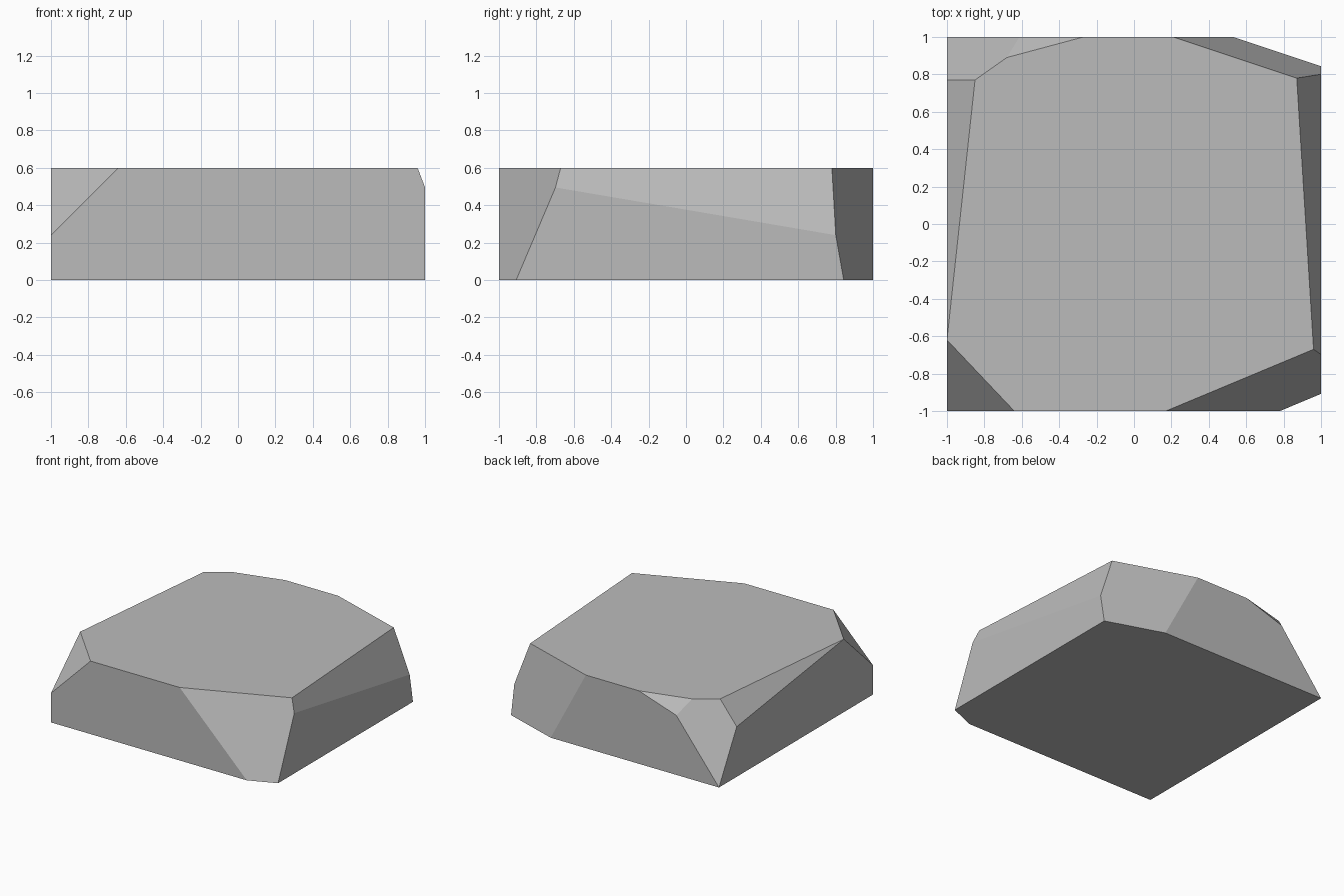
import bpy
import bmesh
from mathutils import Vector

cube = bpy.data.objects.get("Cube")
if cube:
    bpy.data.objects.remove(cube, do_unlink=True)

HEIGHT = 0.6
CENTRE = Vector((0, 0, HEIGHT / 2))


def flat_material(name, rgb):
    mat = bpy.data.materials.new(name)
    mat.use_nodes = True
    colour = (*rgb, 1)
    mat.diffuse_color = colour
    mat.node_tree.nodes["Principled BSDF"].inputs["Base Color"].default_value = colour
    return mat


def slice_off(bm, a, b, c):
    """Cut along the plane through three points, keep the centre side, cap the cut."""
    a, b, c = Vector(a), Vector(b), Vector(c)
    normal = (b - a).cross(c - a).normalized()
    if normal.dot(CENTRE - a) > 0:
        normal.negate()
    cut = bmesh.ops.bisect_plane(
        bm, geom=bm.verts[:] + bm.edges[:] + bm.faces[:], dist=1e-5,
        plane_co=a, plane_no=normal, clear_outer=True)
    bmesh.ops.holes_fill(bm, edges=[e for e in bm.edges if e.is_boundary], sides=0)


# Square slab
bm = bmesh.new()
bmesh.ops.create_cube(bm, size=2)
for v in bm.verts:
    v.co.z = HEIGHT if v.co.z > 0 else 0

T = HEIGHT
facets = [
    # front corner at -x
    ((-1, -1, 0.24), (-0.64, -1, T), (-1, -0.62, T)),
    # front corner at +x
    ((0.17, -1, T), (0.78, -1, 0), (0.96, -0.67, T)),
    # long bevel at +x
    ((0.96, -0.67, T), (0.87, 0.78, T), (1, 0.80, 0.24)),
    # back corner at +x
    ((0.21, 1, T), (0.53, 1, 0), (0.87, 0.78, T)),
    # long bevel at -x
    ((-1, -0.62, T), (-0.85, 0.77, T), (-1, 0.78, 0.41)),
    # back corner at -x, main and small facet
    ((-1, 1, 0), (-0.85, 0.77, T), (-0.68, 0.89, T)),
    ((-0.68, 0.89, T), (-0.27, 1, T), (-0.64, 1, 0.48)),
]
for points in facets:
    slice_off(bm, *points)

bmesh.ops.remove_doubles(bm, verts=bm.verts[:], dist=0.001)
bmesh.ops.recalc_face_normals(bm, faces=bm.faces[:])

mesh = bpy.data.meshes.new("rock_slab")
bm.to_mesh(mesh)
bm.free()
mesh.materials.append(flat_material("stone grey", (0.5, 0.5, 0.5)))
rock = bpy.data.objects.new("rock_slab", mesh)
bpy.context.scene.collection.objects.link(rock)
